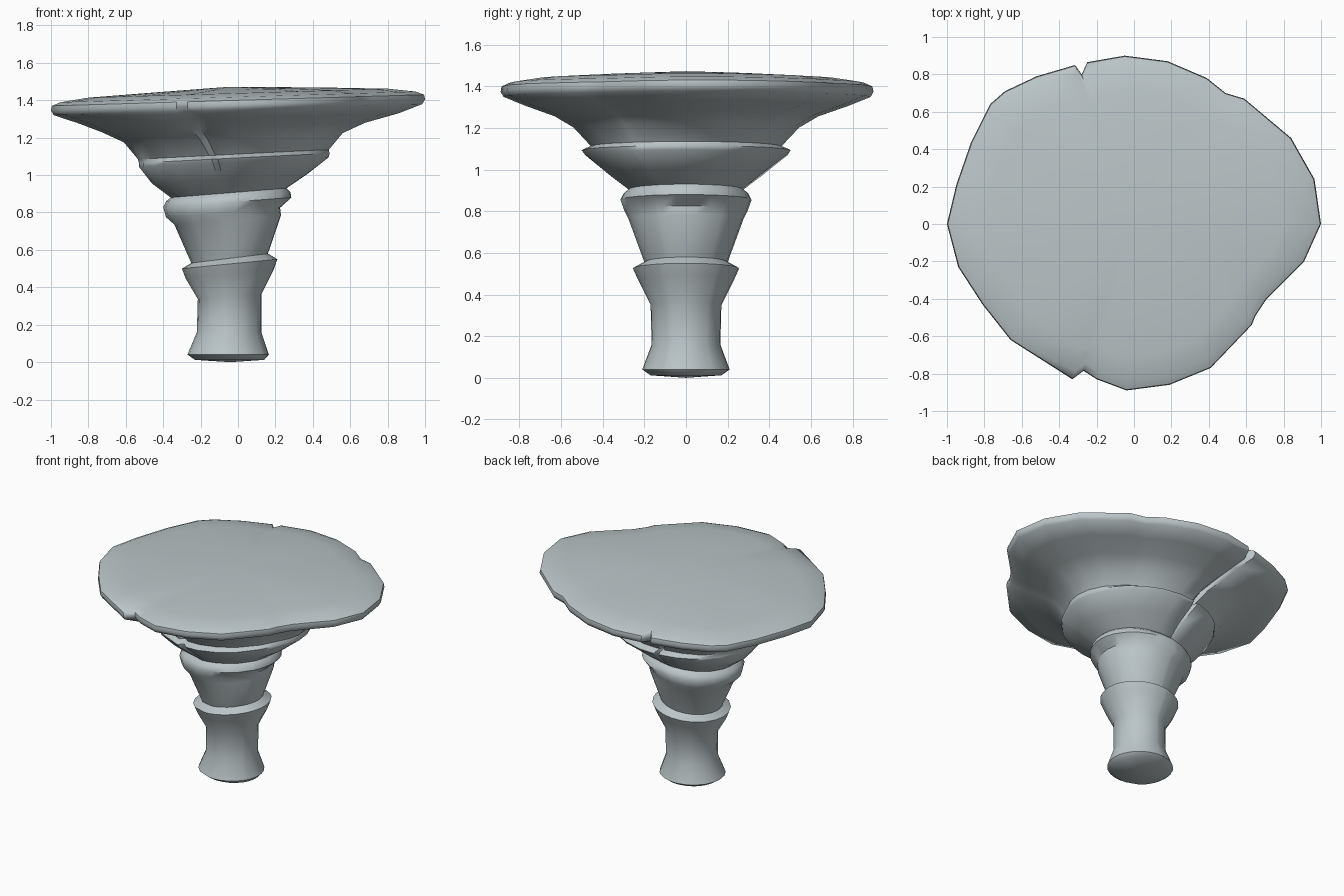
import bpy, bmesh, math

if "Cube" in bpy.data.objects:
    bpy.data.objects.remove(bpy.data.objects["Cube"])

# Rim outline seen from above, with its two small splits
OUTLINE = [(1, 0), (.965, .24), (.84, .46), (.59, .67), (.49, .70), (.39, .78),
           (.18, .87), (-.05, .90), (-.25, .865), (-.28, .80), (-.315, .85),
           (-.52, .79), (-.69, .71), (-.77, .64), (-.87, .44), (-.95, .21),
           (-1, 0), (-.94, -.23), (-.81, -.43), (-.66, -.62), (-.33, -.83),
           (-.27, -.785), (-.20, -.83), (-.04, -.89), (.19, -.86), (.41, -.77),
           (.63, -.54), (.65, -.49), (.71, -.40), (.91, -.20)]
SPLITS = {9: 1.0, 21: 1.0}

# Stem and flare: height, left x, right x, half depth
PROFILE = [(.012, -.23, .14, .17), (.04, -.27, .165, .21), (.16, -.22, .125, .165),
           (.35, -.215, .125, .17), (.47, -.28, .19, .23), (.525, -.30, .21, .255),
           (.555, -.25, .16, .20), (.76, -.34, .23, .275), (.80, -.385, .225, .295),
           (.855, -.40, .285, .315), (.885, -.385, .28, .30), (.905, -.36, .26, .275),
           (.98, -.46, .37, .375), (1.07, -.53, .485, .49), (1.09, -.53, .49, .505),
           (1.11, -.535, .485, .46), (1.20, -.61, .56, .54), (1.255, -.73, .68, .63)]

# Upper cap: height, scale of the outline
CAP = [(1.305, .86), (1.35, .985), (1.375, 1.0), (1.40, .995), (1.418, .95),
       (1.438, .80), (1.455, .45)]

bm = bmesh.new()
rings = []
for z, x0, x1, ry in PROFILE:
    cx, rx = (x0 + x1) / 2, (x1 - x0) / 2
    t = max(0, min(1, (z - 1.0) / .35))
    ring = []
    for i, (ox, oy) in enumerate(OUTLINE):
        a = math.atan2(oy, ox)
        a -= .25 * (1 - t) * math.sin(a)          # split creases lean inward
        x, y = cx + rx * math.cos(a), ry * math.sin(a)
        # blend the upper flare towards the uneven rim
        s = rx / 1.0
        x += (ox * s + cx - x) * t
        y += (oy * ry / .89 - y) * t
        if i in SPLITS and z > .95:
            x, y = cx + (x - cx) * .94, y * .94
        tilt = .025 * math.cos(a) * min(1, max(0, (z - .2) / .3))
        ring.append(bm.verts.new((x, y, z + tilt)))
    rings.append(ring)
for z, s in CAP:
    rings.append([bm.verts.new((ox * s, oy * s, z + .03 * ox * s))
                  for ox, oy in OUTLINE])

# Skin between rings, then close both ends
n = len(OUTLINE)
for lo, hi in zip(rings, rings[1:]):
    for i in range(n):
        j = (i + 1) % n
        bm.faces.new((lo[i], lo[j], hi[j], hi[i]))
for ring, co in ((rings[0], (-.04, 0, 0)), (rings[-1], (-.05, 0, 1.472))):
    c = bm.verts.new(co)
    for i in range(n):
        bm.faces.new((ring[i], ring[(i + 1) % n], c))
bmesh.ops.recalc_face_normals(bm, faces=bm.faces[:])

mesh = bpy.data.meshes.new("mushroom_body")
bm.to_mesh(mesh)
bm.free()
body = bpy.data.objects.new("mushroom_body", mesh)
bpy.context.collection.objects.link(body)

# Single pale grey colour
mat = bpy.data.materials.new("pale blue grey")
mat.diffuse_color = (.50, .56, .58, 1)
mat.use_nodes = True
mat.node_tree.nodes["Principled BSDF"].inputs["Base Color"].default_value = mat.diffuse_color
mesh.materials.append(mat)

bpy.context.view_layer.objects.active = body
body.select_set(True)
bpy.ops.object.shade_smooth_by_angle(angle=math.radians(50))
